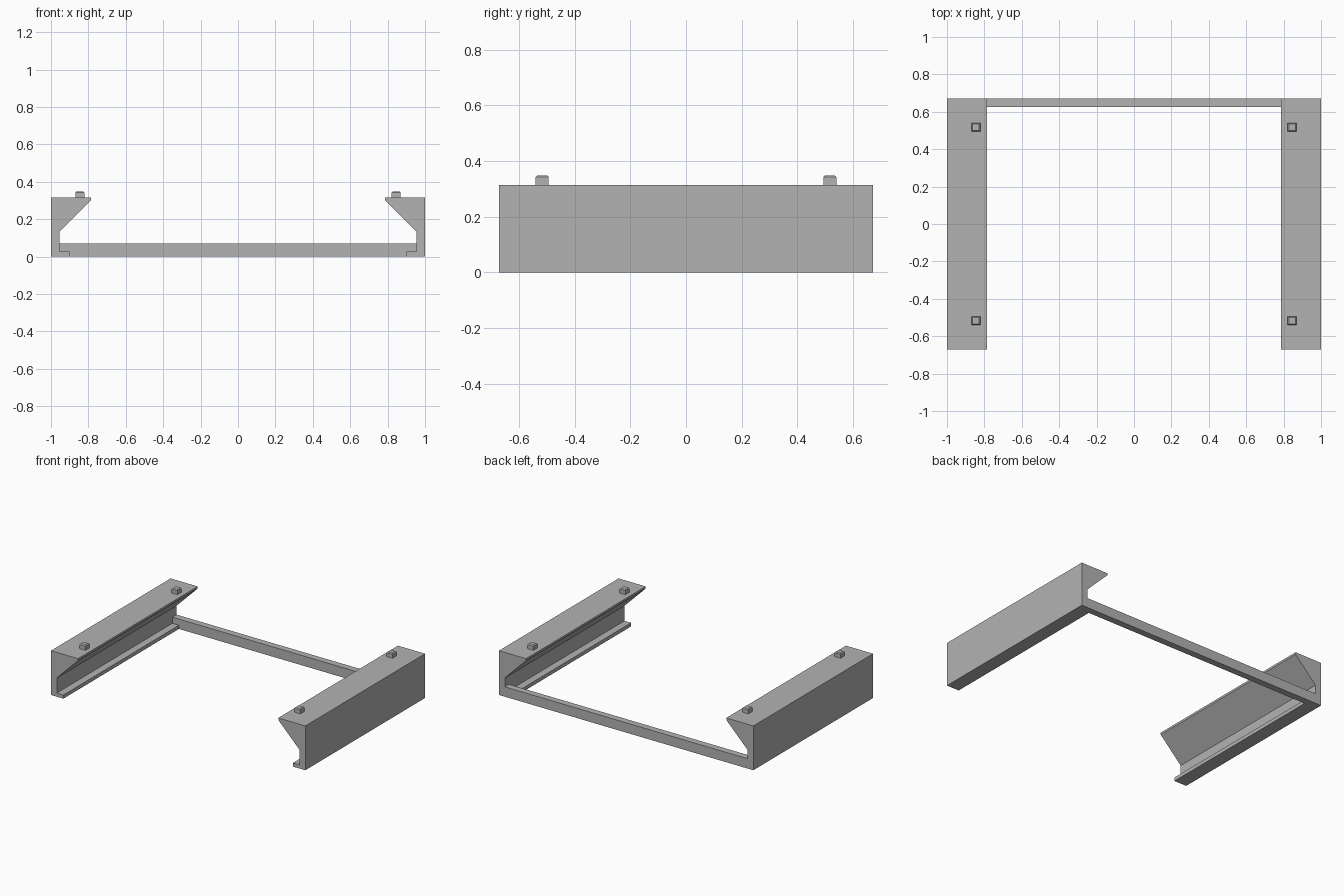
import bpy
import bmesh

cube = bpy.data.objects.get("Cube")
if cube:
    bpy.data.objects.remove(cube, do_unlink=True)

# Single plain grey material
GREY = (0.45, 0.45, 0.45, 1)
grey = bpy.data.materials.new("plain grey")
grey.use_nodes = True
grey.diffuse_color = GREY
grey.node_tree.nodes["Principled BSDF"].inputs["Base Color"].default_value = GREY

HALF_DEPTH = 0.672
TOP = 0.315


def add_object(name, bm):
    bmesh.ops.recalc_face_normals(bm, faces=bm.faces)
    mesh = bpy.data.meshes.new(name)
    bm.to_mesh(mesh)
    bm.free()
    mesh.materials.append(grey)
    obj = bpy.data.objects.new(name, mesh)
    bpy.context.collection.objects.link(obj)
    return obj


def box(name, lo, hi, chamfer=0):
    bm = bmesh.new()
    bmesh.ops.create_cube(bm, size=1)
    for v in bm.verts:
        v.co = [(a + b) / 2 + c * (b - a) for a, b, c in zip(lo, hi, v.co)]
    if chamfer:
        rim = [e for e in bm.edges if all(v.co.z > hi[2] - 0.001 for v in e.verts)]
        bmesh.ops.bevel(bm, geom=rim, offset=chamfer, segments=1, affect='EDGES')
    return add_object(name, bm)


# Side rail cross-section (x, z): thin wall, flared top shelf, small foot lip
PROFILE = [(1, 0), (1, TOP), (0.787, TOP), (0.787, 0.3),
           (0.954, 0.133), (0.954, 0.026), (0.902, 0.026), (0.902, 0)]


def rail(name, side):
    bm = bmesh.new()
    face = bm.faces.new([bm.verts.new((side * x, -HALF_DEPTH, z)) for x, z in PROFILE])
    swept = bmesh.ops.extrude_face_region(bm, geom=[face], use_keep_orig=True)
    ends = [g for g in swept["geom"] if isinstance(g, bmesh.types.BMVert)]
    bmesh.ops.translate(bm, verts=ends, vec=(0, 2 * HALF_DEPTH, 0))
    return add_object(name, bm)


for side_name, side in (("left", 1), ("right", -1)):
    rail(side_name + "_rail", side)
    # Locating pegs on top of the rail
    for end_name, y in (("front", -0.517), ("back", 0.517)):
        x, r = side * 0.845, 0.0235
        box(f"{side_name}_{end_name}_peg", (x - r, y - r, TOP),
            (x + r, y + r, 0.349), chamfer=0.006)

# Rear crossbar joining the rails
box("rear_crossbar", (-0.954, HALF_DEPTH - 0.047, 0), (0.954, HALF_DEPTH, 0.07))
